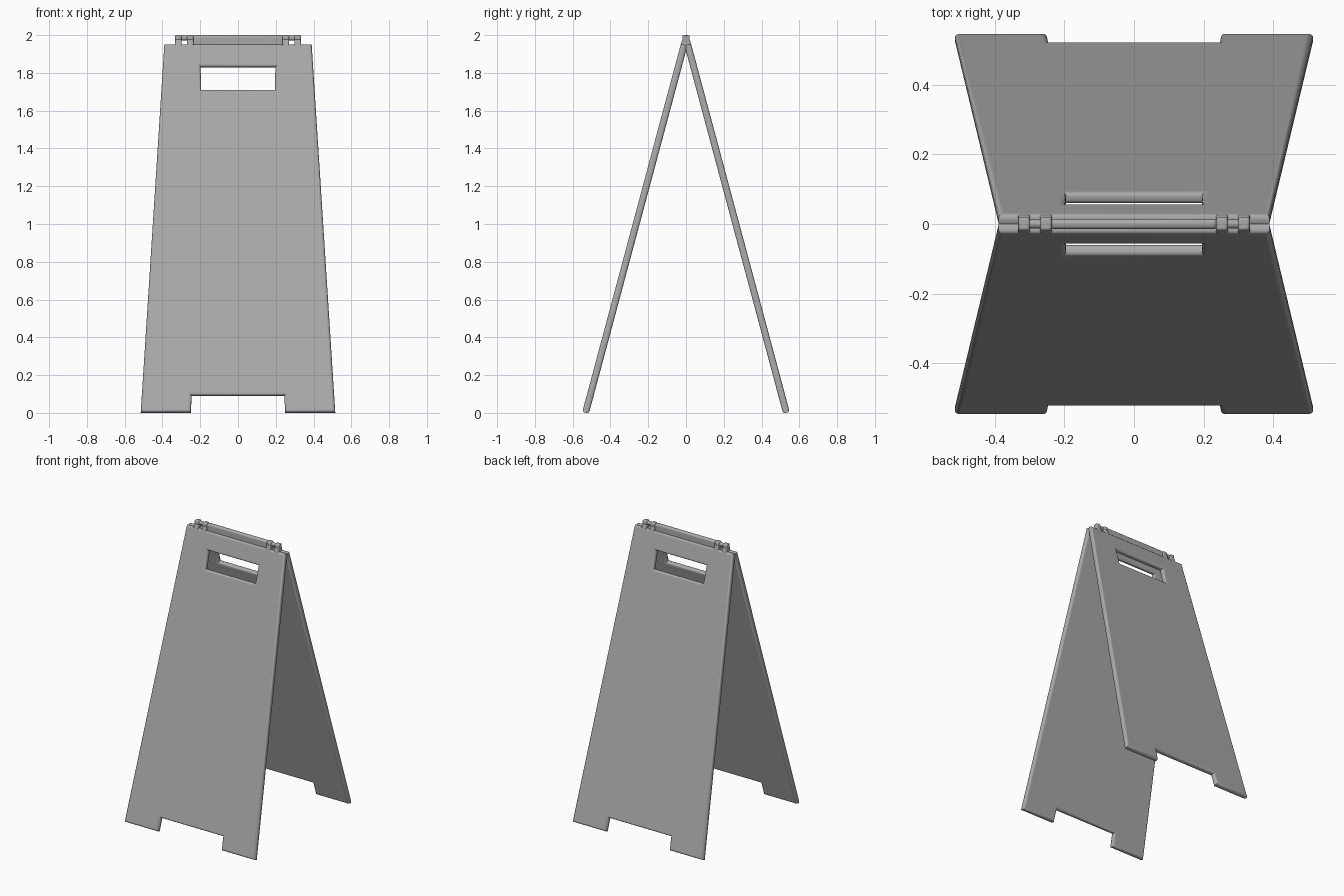
import bpy
from math import radians, cos, sin

cube = bpy.data.objects.get("Cube")
if cube:
    bpy.data.objects.remove(cube, do_unlink=True)

GREY = (0.4, 0.4, 0.4, 1)
mat = bpy.data.materials.new("plain grey plastic")
mat.use_nodes = True
mat.diffuse_color = GREY
mat.node_tree.nodes["Principled BSDF"].inputs["Base Color"].default_value = GREY

LEAN = radians(15)
R = 0.018          # half the panel thickness
FOOT_Y = 0.527


def shade(ob):
    bpy.ops.object.select_all(action='DESELECT')
    ob.select_set(True)
    bpy.context.view_layer.objects.active = ob
    if ob.type == 'CURVE':
        bpy.ops.object.convert(target='MESH')
    bpy.ops.object.shade_smooth_by_angle(angle=radians(35))


def mirrored(half):
    return half + [(-x, y) for x, y in reversed(half)]


def panel(name, side):
    """Tapered board with feet, a hand slot and rounded edges."""
    outline = mirrored([(0.25, -R), (0.515, -R), (0.39, 2.0)])
    outline = [(0.245, 0.075)] + outline + [(-0.245, 0.075)]
    slot = mirrored([(0.195, 1.751), (0.198, 1.876)])
    curve = bpy.data.curves.new(name, 'CURVE')
    curve.dimensions = '2D'
    curve.fill_mode = 'BOTH'
    curve.extrude = 0.004
    curve.bevel_depth = R - 0.004
    curve.bevel_resolution = 3
    curve.offset = -curve.bevel_depth
    # the slot runs the other way round so its edge rounds into the board
    for points in (outline, slot[::-1]):
        spline = curve.splines.new('POLY')
        spline.points.add(len(points) - 1)
        for p, (x, y) in zip(spline.points, points):
            p.co = (x, y, 0, 1)
        spline.use_cyclic_u = True
    ob = bpy.data.objects.new(name, curve)
    bpy.context.collection.objects.link(ob)
    ob.location = (0, side * FOOT_Y, R)
    ob.rotation_euler = (radians(90) - LEAN, 0, radians(180) if side > 0 else 0)
    curve.materials.append(mat)
    shade(ob)


def block(name, loc, size, bevel, lean=0):
    bpy.ops.mesh.primitive_cube_add(size=1, location=loc, rotation=(lean, 0, 0))
    ob = bpy.context.object
    ob.name = name
    ob.scale = size
    bpy.ops.object.transform_apply(location=False, rotation=False, scale=True)
    mod = ob.modifiers.new("rounding", 'BEVEL')
    mod.width = bevel
    mod.segments = 3
    ob.data.materials.append(mat)
    shade(ob)


panel("front_panel", -1)
panel("back_panel", 1)

# Hinge rail along the ridge
block("hinge_rail", (0, 0, 1.965), (0.48, 0.03, 0.07), 0.012)

# Hinge pin and knuckles, the same at both ends
for side, word in ((1, "left"), (-1, "right")):
    bpy.ops.mesh.primitive_cylinder_add(
        vertices=16, radius=0.013, depth=0.1,
        location=(side * 0.283, 0, 1.984), rotation=(0, radians(90), 0))
    pin = bpy.context.object
    pin.name = word + "_hinge_pin"
    pin.data.materials.append(mat)
    shade(pin)
    for x, width, part in ((0.253, 0.034, "inner"), (0.316, 0.034, "outer")):
        block(f"{word}_{part}_knuckle", (side * x, 0, 1.967),
              (width, 0.038, 0.066), 0.008)
        # Lugs joining the knuckle to each leaning panel
        for face, leaf in ((-1, "front"), (1, "back")):
            block(f"{word}_{part}_{leaf}_lug",
                  (side * x, face * 0.012, 1.95),
                  (width, 0.03, 0.05), 0.006, -face * -LEAN)
